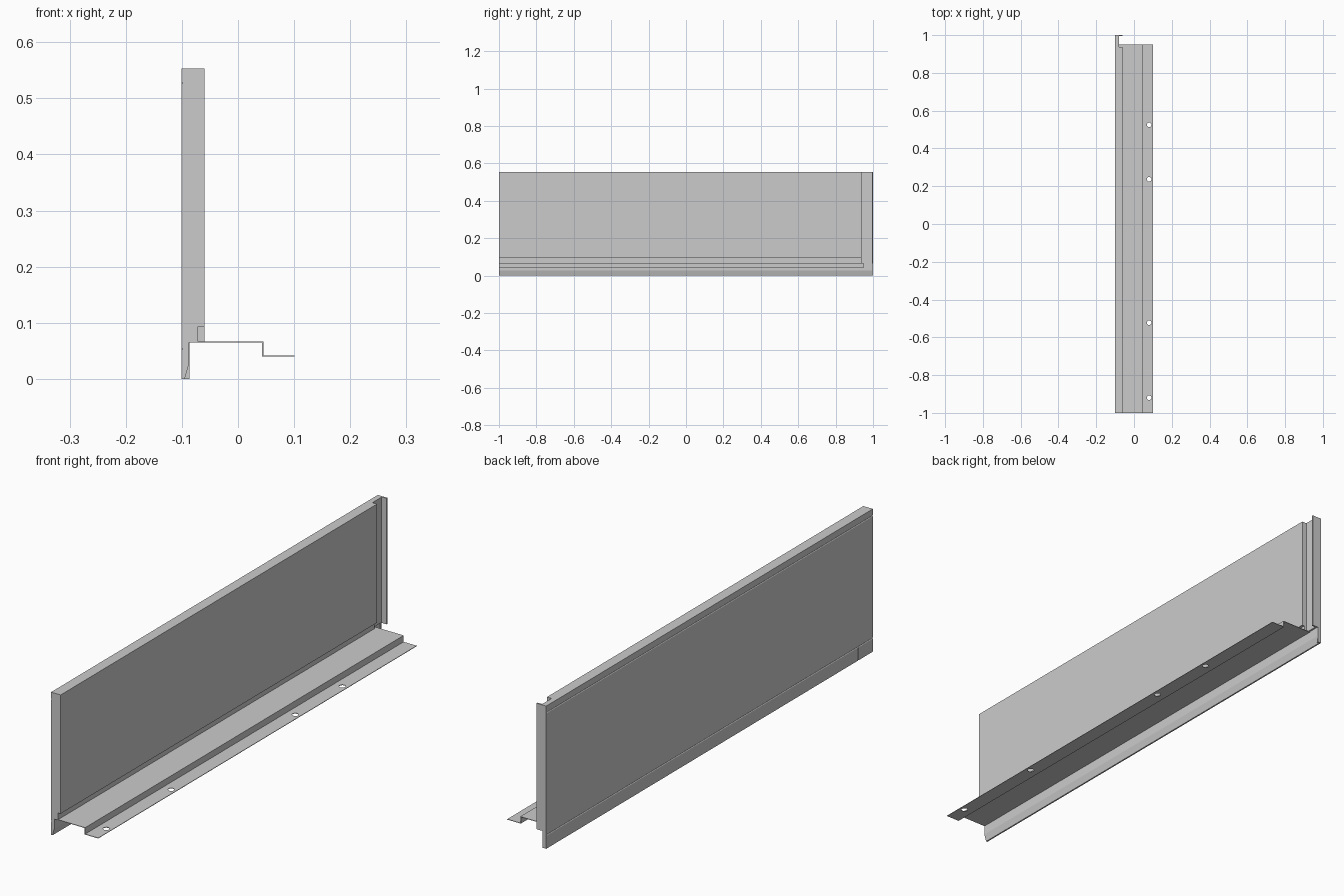
import bpy, bmesh, math
from mathutils import Vector

if "Cube" in bpy.data.objects:
    bpy.data.objects.remove(bpy.data.objects["Cube"])

XO = -0.101  # outer face of the panel


def extrude_y(name, profile, y0, y1):
    """Closed x-z profile swept along y."""
    bm = bmesh.new()
    face = bm.faces.new([bm.verts.new((x, y0, z)) for x, z in profile])
    res = bmesh.ops.extrude_face_region(bm, geom=[face])
    moved = [v for v in res["geom"] if isinstance(v, bmesh.types.BMVert)]
    bmesh.ops.translate(bm, verts=moved, vec=Vector((0, y1 - y0, 0)))
    bmesh.ops.recalc_face_normals(bm, faces=bm.faces)
    mesh = bpy.data.meshes.new(name)
    bm.to_mesh(mesh)
    bm.free()
    ob = bpy.data.objects.new(name, mesh)
    bpy.context.collection.objects.link(ob)
    return ob


def box(name, x0, x1, y0, y1, z0, z1):
    return extrude_y(name, [(x0, z0), (x1, z0), (x1, z1), (x0, z1)], y0, y1)


def cut(ob, cutter):
    cutter.hide_render = True
    cutter.hide_set(True)
    cutter.display_type = 'WIRE'
    mod = ob.modifiers.new("cut", 'BOOLEAN')
    mod.operation = 'DIFFERENCE'
    mod.solver = 'EXACT'
    mod.object = cutter


def groove(z):
    """Shallow V groove on the outer face, listed top down."""
    return [(XO, z + 0.003), (XO + 0.002, z), (XO, z - 0.003)]


# Shared profile pieces: grooved outer skin and tapered bottom lip
outer = [(XO, 0.553)] + groove(0.527) + groove(0.053) + [(XO, 0)]
lip = [(-0.095, 0), (-0.087, 0.028), (-0.087, 0.067)]

# Main panel with a rebate along its lower inner edge
panel = extrude_y("panel", outer + lip + [(-0.071, 0.067), (-0.071, 0.093),
                  (-0.06, 0.093), (-0.06, 0.553)], -1, 0.937)
# Butt joint line in the outer face of the lip
cut(panel, box("lip_joint_cutter", XO - 0.01, XO + 0.0015, -0.912, -0.909, -0.01, 0.05))

# Thin skin past the panel, closed by the end flange
extrude_y("end_skin", outer + lip + [(-0.08, 0.067), (-0.08, 0.553)], 0.937, 0.994)
box("end_flange", XO, -0.06, 0.994, 1, 0.065, 0.553)
box("lip_end", XO, -0.086, 0.994, 1, 0, 0.065)

# Stepped mounting plate under the panel
T = 0.002
plate = extrude_y("mounting_plate", [
    (-0.087, 0.067), (0.045, 0.067), (0.045, 0.042), (0.101, 0.042),
    (0.101, 0.040), (0.045 - T, 0.040), (0.045 - T, 0.065), (-0.087, 0.065)], -1, 0.95)

# Screw holes in the lower flange
for i, y in enumerate((0.525, 0.237, -0.523, -0.92)):
    bpy.ops.mesh.primitive_cylinder_add(vertices=24, radius=0.012, depth=0.03,
                                        location=(0.08, y, 0.041))
    hole = bpy.context.object
    hole.name = f"hole_cutter_{i + 1}"
    cut(plate, hole)
